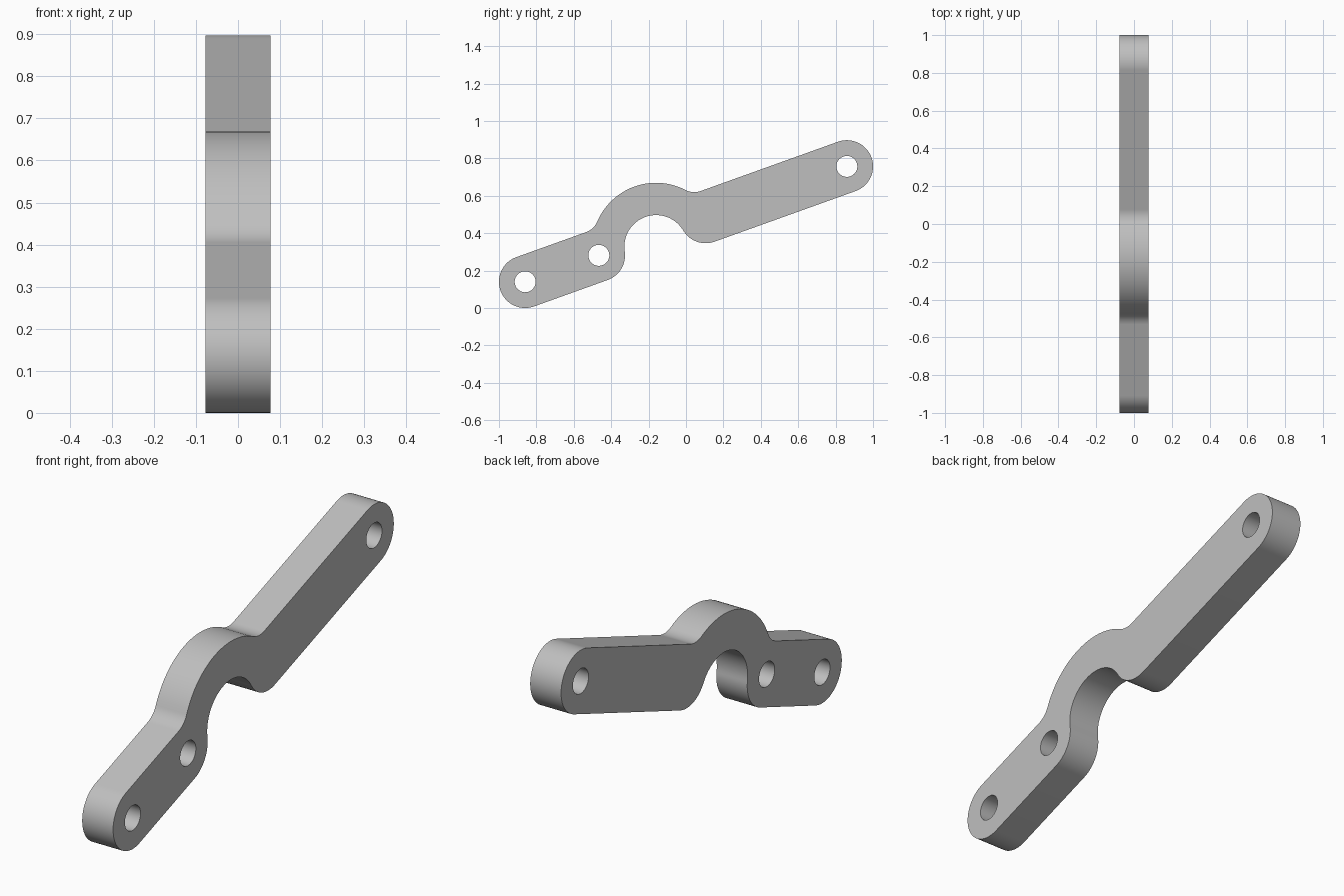
import bpy, bmesh, math
from mathutils import Vector, Matrix

cube = bpy.data.objects.get("Cube")
if cube:
    bpy.data.objects.remove(cube, do_unlink=True)

# Main dimensions; the profile is laid out along the bar axis, then tilted
HALF_WIDTH = 0.14
HALF_THICK = 0.077
HOLE_RADIUS = 0.056
FILLET = 0.1
ARCH_OUTER = 0.342
START = Vector((-0.86, 0.14))
span = Vector((0.86, 0.757)) - START
tilt = math.atan2(span.y, span.x)


def arc(center, radius, start, end, turn, step=math.radians(4)):
    """Points on an arc; turn is 1 for anticlockwise, -1 for clockwise."""
    sweep = (turn * (end - start)) % math.tau
    count = max(3, math.ceil(sweep / step))
    return [center + radius * Vector((math.cos(a), math.sin(a)))
            for a in (start + turn * sweep * i / count for i in range(count + 1))]


def heading(a, b):
    return math.atan2(b.y - a.y, b.x - a.x)


# Arc centres
low_end = Vector((0, 0))
mid_hole = Vector((0.4185, 0))
high_end = Vector((span.length, 0))
arch = Vector((0.722, -0.06))
arch_inner = (mid_hole - arch).length - HALF_WIDTH
lobe = Vector((2 * arch.x - mid_hole.x, 0))
fillet_y = HALF_WIDTH + FILLET
reach = math.sqrt((ARCH_OUTER + FILLET) ** 2 - (fillet_y - arch.y) ** 2)
fillet_low = Vector((arch.x - reach, fillet_y))
fillet_high = Vector((arch.x + reach, fillet_y))

# Outline, anticlockwise from the top of the low end
UP, DOWN = math.pi / 2, -math.pi / 2
outline = (
    arc(low_end, HALF_WIDTH, UP, DOWN, 1)
    + arc(mid_hole, HALF_WIDTH, DOWN, heading(mid_hole, arch), 1)
    + arc(arch, arch_inner, heading(arch, mid_hole), heading(arch, lobe), -1)
    + arc(lobe, HALF_WIDTH, heading(lobe, arch), DOWN, 1)
    + arc(high_end, HALF_WIDTH, DOWN, UP, 1)
    + arc(fillet_high, FILLET, DOWN, heading(fillet_high, arch), -1)
    + arc(arch, ARCH_OUTER, heading(arch, fillet_high), heading(arch, fillet_low), 1)
    + arc(fillet_low, FILLET, heading(fillet_low, arch), DOWN, -1)
)
holes = [arc(c, HOLE_RADIUS, 0, math.tau - 0.001, 1, math.radians(8))[:-1]
         for c in (low_end, mid_hole, high_end)]

# Fill the profile around its holes and extrude it to full thickness
bm = bmesh.new()
for loop in [outline] + holes:
    verts = [bm.verts.new((-HALF_THICK, p.x, p.y)) for p in loop]
    for a, b in zip(verts, verts[1:] + verts[:1]):
        bm.edges.new((a, b))
bmesh.ops.remove_doubles(bm, verts=bm.verts[:], dist=0.0005)
bmesh.ops.triangle_fill(bm, edges=bm.edges[:], use_beauty=True)
result = bmesh.ops.extrude_face_region(bm, geom=bm.faces[:], use_keep_orig=True)
new_verts = [g for g in result["geom"] if isinstance(g, bmesh.types.BMVert)]
bmesh.ops.translate(bm, verts=new_verts, vec=(2 * HALF_THICK, 0, 0))
bmesh.ops.recalc_face_normals(bm, faces=bm.faces[:])
bmesh.ops.transform(
    bm, verts=bm.verts[:],
    matrix=Matrix.Translation((0, START.x, START.y)) @ Matrix.Rotation(tilt, 4, 'X'))

mesh = bpy.data.meshes.new("link_arm")
bm.to_mesh(mesh)
bm.free()
arm = bpy.data.objects.new("link_arm", mesh)
bpy.context.collection.objects.link(arm)

# Plain grey material
grey = bpy.data.materials.new("light_grey")
grey.use_nodes = True
color = (0.52, 0.52, 0.52, 1)
grey.diffuse_color = color
grey.node_tree.nodes["Principled BSDF"].inputs["Base Color"].default_value = color
mesh.materials.append(grey)

# Smooth curved walls, crisp rims
bpy.ops.object.select_all(action='DESELECT')
arm.select_set(True)
bpy.context.view_layer.objects.active = arm
bpy.ops.object.shade_smooth_by_angle(angle=math.radians(30))
